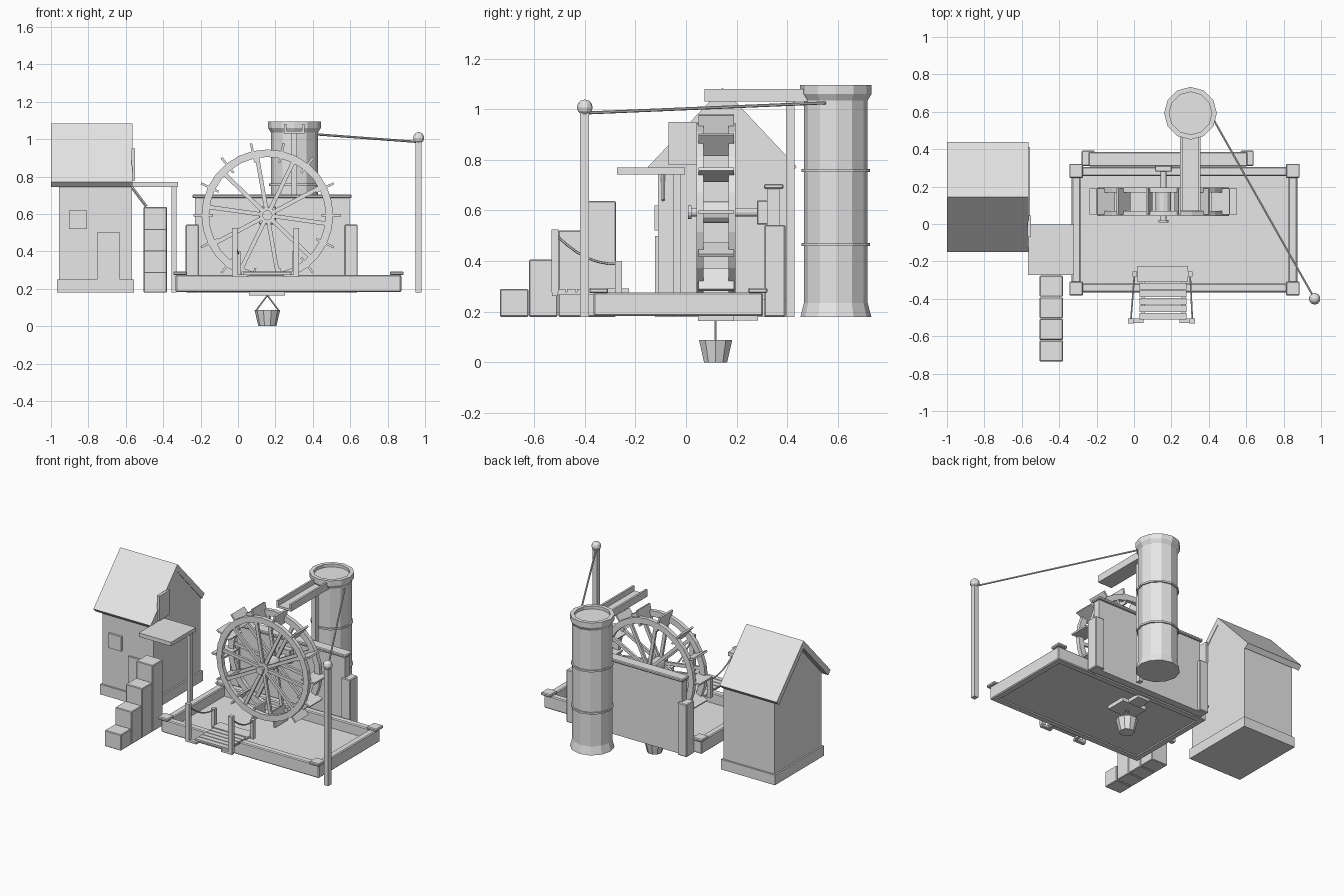
import bpy
import bmesh
from math import sin, cos, pi, radians
from mathutils import Vector, Matrix

cube = bpy.data.objects.get("Cube")
if cube:
    bpy.data.objects.remove(cube, do_unlink=True)

grey = bpy.data.materials.new("light grey")
grey.use_nodes = True
grey.diffuse_color = (0.8, 0.8, 0.8, 1)
grey.node_tree.nodes["Principled BSDF"].inputs["Base Color"].default_value = (0.8, 0.8, 0.8, 1)


def finish(name, bm, bevel=0):
    bmesh.ops.recalc_face_normals(bm, faces=bm.faces)
    mesh = bpy.data.meshes.new(name)
    bm.to_mesh(mesh)
    bm.free()
    mesh.materials.append(grey)
    ob = bpy.data.objects.new(name, mesh)
    bpy.context.scene.collection.objects.link(ob)
    if bevel:
        mod = ob.modifiers.new("bevel", "BEVEL")
        mod.width = bevel
        mod.segments = 1
    return ob


def add_box(bm, x, y, z, matrix=None):
    """Box from (low, high) ranges, optionally moved by a matrix."""
    size = Vector((x[1] - x[0], y[1] - y[0], z[1] - z[0]))
    mid = Vector((x[0] + x[1], y[0] + y[1], z[0] + z[1])) / 2
    m = Matrix.Translation(mid) @ Matrix.Diagonal((*size, 1))
    bmesh.ops.create_cube(bm, size=1, matrix=(matrix @ m) if matrix else m)


def box(name, x, y, z, bevel=0):
    bm = bmesh.new()
    add_box(bm, x, y, z)
    return finish(name, bm, bevel)


def lathe(name, profile, sides, centre, axis="Z", closed=False):
    """Revolve (radius, height) points about an axis through centre."""
    bm = bmesh.new()
    rings = []
    for r, h in profile:
        rings.append([bm.verts.new((r * cos(2 * pi * i / sides), r * sin(2 * pi * i / sides), h))
                      for i in range(sides)])
    pairs = list(zip(rings, rings[1:]))
    if closed:
        pairs.append((rings[-1], rings[0]))
    else:
        bm.faces.new(rings[0])
        bm.faces.new(rings[-1])
    for a, b in pairs:
        for i in range(sides):
            j = (i + 1) % sides
            bm.faces.new((a[i], a[j], b[j], b[i]))
    m = Matrix.Translation(centre)
    if axis == "Y":
        m = m @ Matrix.Rotation(-pi / 2, 4, "X")
    bm.transform(m)
    return finish(name, bm)


def rod(name, points, radius, sides=6):
    """Straight rods joining a path of points."""
    bm = bmesh.new()
    for a, b in zip(points, points[1:]):
        a, b = Vector(a), Vector(b)
        turn = (b - a).to_track_quat("Z", "Y").to_matrix().to_4x4()
        bmesh.ops.create_cone(bm, cap_ends=True, segments=sides, radius1=radius, radius2=radius,
                              depth=(b - a).length, matrix=Matrix.Translation((a + b) / 2) @ turn)
    return finish(name, bm)


def extrude_x(name, outline, x0, x1):
    bm = bmesh.new()
    face = bm.faces.new([bm.verts.new((x0, y, z)) for y, z in outline])
    out = bmesh.ops.extrude_face_region(bm, geom=[face])
    bmesh.ops.translate(bm, vec=(x1 - x0, 0, 0),
                        verts=[v for v in out["geom"] if isinstance(v, bmesh.types.BMVert)])
    return finish(name, bm)


# House with gable roof
extrude_x("house_walls", [(-.11, .18), (.4, .18), (.4, .78), (.144, 1.04), (-.11, .78)], -.957, -.567)
box("house_plinth", (-.968, -.556), (-.122, .412), (.18, .25))
extrude_x("house_roof", [(-.15, .772), (.144, 1.085), (.438, .772), (.412, .745),
                         (.144, 1.032), (-.124, .745)], -1, -.563)
box("house_door", (-.755, -.63), (-.122, -.1), (.25, .5))
box("house_window", (-.904, -.807), (-.125, -.1), (.52, .62))
box("upper_door", (-.57, -.55), (-.07, .045), (.78, .95))

# Landing and stair columns
box("landing", (-.567, -.32), (-.273, -.003), (.743, .77))
box("landing_post", (-.355, -.33), (-.052, -.02), (.18, .745))
rod("landing_brace", [(-.565, -.09, .74), (-.49, -.09, .64)], .008, 4)
for i in range(4):
    y = -.735 + i * .1155
    box(f"stair_{i + 1}", (-.505, -.38), (y, y + .112), (.18, .29 + i * .1155), .004)

# Tray with rim beams and corner blocks
box("tray_floor", (-.31, .85), (-.34, .29), (.19, .205))
for side, y in (("front", (-.365, -.317)), ("back", (.257, .305))):
    box(f"tray_beam_{side}", (-.333, .873), y, (.183, .275), .006)
for side, x in (("right", (-.333, -.285)), ("left", (.825, .873))):
    box(f"tray_beam_{side}", x, (-.33, .27), (.183, .275), .006)
    for end, y in (("front", (-.383, -.308)), ("back", (.245, .322))):
        mid = sum(x) / 2
        box(f"corner_cap_{side}_{end}", (mid - .037, mid + .037), y, (.273, .293), .005)

# Back wall
box("back_wall", (-.23, .595), (.32, .37), (.18, .69))
box("back_wall_cap", (-.243, .607), (.308, .385), (.685, .705), .005)
for side, x in (("right", -.28), ("left", .57)):
    box(f"wall_pier_{side}", (x, x + .07), (.31, .393), (.18, .543), .005)

# Water wheel
CX, CZ = .157, .593
for side, y in (("front", .042), ("back", .168)):
    lathe(f"wheel_ring_{side}", [(.312, 0), (.352, 0), (.352, .028), (.312, .028)], 28,
          (CX, y, CZ), "Y", closed=True)
    bm = bmesh.new()
    for i in range(10):
        turn = Matrix.Translation((CX, 0, CZ)) @ Matrix.Rotation(radians(8 + 36 * i), 4, "Y")
        add_box(bm, (.03, .318), (y + .006, y + .022), (-.011, .011), turn)
    finish(f"wheel_spokes_{side}", bm)
bm = bmesh.new()
for i in range(14):
    turn = Matrix.Translation((CX, 0, CZ)) @ Matrix.Rotation(2 * pi * i / 14, 4, "Y")
    add_box(bm, (.29, .394), (.05, .19), (-.006, .006), turn)
finish("wheel_paddles", bm)
lathe("wheel_hub", [(.042, .045), (.042, .193)], 12, (CX, 0, CZ), "Y")
lathe("axle", [(.027, .008), (.027, .022), (.016, .022), (.016, .32)], 12, (CX, 0, CZ), "Y")
box("axle_bearing", (CX - .045, CX + .045), (.28, .33), (.545, .64), .004)

# Trough and its post
box("trough_floor", (.245, .355), (.073, .48), (1.03, 1.045))
for side, x in (("right", .245), ("left", .342)):
    box(f"trough_side_{side}", (x, x + .013), (.073, .48), (1.03, 1.08))
box("trough_post", (.285, .315), (.396, .428), (.18, 1.03))

# Round tower with hoops
TOWER = (.302, .592, 0)
lathe("tower", [(.14, .18), (.126, .235), (.126, 1.035), (.141, 1.06), (.141, 1.095),
                (.114, 1.095), (.114, 1.075)], 12, TOWER)
for label, z in (("lower", .465), ("upper", .757)):
    lathe(f"tower_hoop_{label}", [(.12, z - .006), (.135, z - .006), (.135, z + .006), (.12, z + .006)],
          12, TOWER, closed=True)

# Pole with ball and line
box("pole", (.95, .982), (-.418, -.384), (.18, .99))
bm = bmesh.new()
bmesh.ops.create_uvsphere(bm, u_segments=10, v_segments=6, radius=.031,
                          matrix=Matrix.Translation((.966, -.4, 1.007)))
finish("pole_ball", bm)
rod("pole_line", [(.966, -.4, .985), (.43, .55, 1.025)], .006)

# Front gangway with posts and sagging ropes
box("gangway_top", (.02, .29), (-.31, -.225), (.275, .292))
bm = bmesh.new()
for i in range(5):
    y = -.51 + i * .04
    add_box(bm, (.03, .28), (y, y + .034), (.277, .289))
finish("gangway_slats", bm)
for side, x, inner in (("right", -.017, .003), ("left", .312, .3)):
    rail = .04 if side == "right" else .255
    box(f"gangway_rail_{side}", (rail, rail + .02), (-.51, -.23), (.266, .277))
    box(f"gangway_sill_{side}", (min(x, rail) - .012, max(x, rail) + .012), (-.53, -.505), (.262, .277))
    box(f"gangway_post_{side}", (x - .015, x + .015), (-.532, -.504), (.275, .525))
    box(f"gangway_rear_post_{side}", (inner - .012, inner + .012), (-.28, -.253), (.27, .4))
    path = []
    for i in range(7):
        t = i / 6
        path.append((x + (inner - x) * t, -.515 + .25 * t, .505 - .115 * t - .14 * t * (1 - t)))
    rod(f"gangway_rope_{side}", path, .005)

# Underside plates with hanging bucket
box("drain_plate_wide", (.06, .25), (.047, .19), (.163, .192))
box("drain_plate_long", (.11, .205), (.047, .285), (.165, .192))
BX, BY = .157, .117
lathe("bucket", [(.048, 0), (.069, .088), (.058, .088), (.045, .02)], 10, (BX, BY, 0))
rod("bucket_rope", [(BX - .06, BY, .085), (BX, BY, .165), (BX + .06, BY, .085)], .004)
